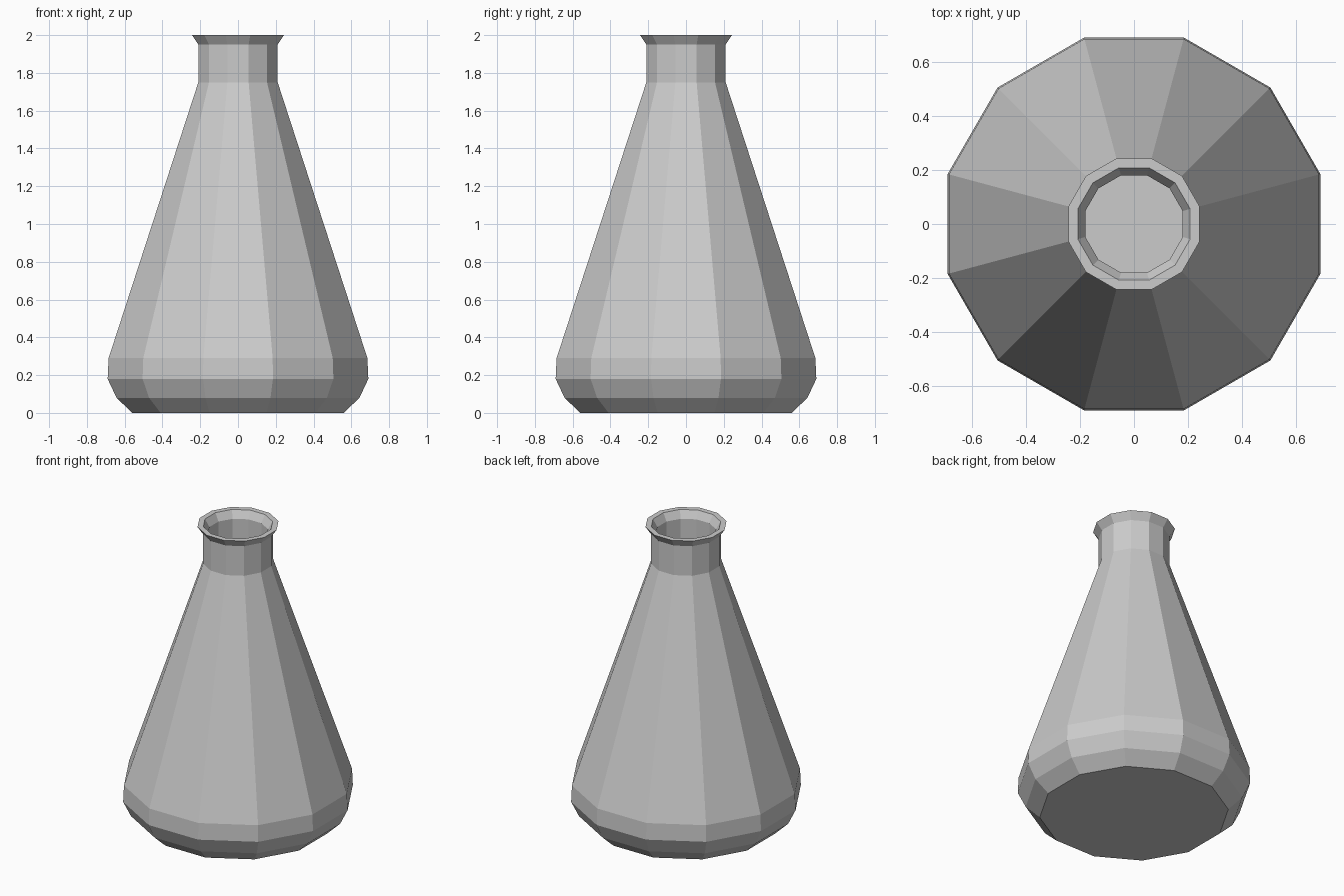
import bpy
import bmesh
from math import cos, sin, pi

SIDES = 12

cube = bpy.data.objects.get("Cube")
if cube:
    bpy.data.objects.remove(cube, do_unlink=True)

# Plain grey
grey = bpy.data.materials.new("grey")
grey.use_nodes = True
colour = (0.6, 0.6, 0.6, 1)
grey.diffuse_color = colour
grey.node_tree.nodes["Principled BSDF"].inputs["Base Color"].default_value = colour


def lathe(name, profile):
    """Spin (half width across flats, height) points and cap both ends."""
    bm = bmesh.new()
    rings = []
    for flat, z in profile:
        r = flat / cos(pi / SIDES)
        angles = [(2 * i + 1) * pi / SIDES for i in range(SIDES)]
        rings.append([bm.verts.new((r * cos(a), r * sin(a), z)) for a in angles])
    for low, high in zip(rings, rings[1:]):
        for i in range(SIDES):
            j = (i + 1) % SIDES
            bm.faces.new((low[i], low[j], high[j], high[i]))
    bm.faces.new(rings[0][::-1])
    bm.faces.new(rings[-1])
    bmesh.ops.recalc_face_normals(bm, faces=bm.faces)
    mesh = bpy.data.meshes.new(name)
    bm.to_mesh(mesh)
    bm.free()
    mesh.materials.append(grey)
    obj = bpy.data.objects.new(name, mesh)
    bpy.context.collection.objects.link(obj)
    return obj


# Outer wall from base to lip, then the inner wall back down to the floor
outer = [(0.56, 0), (0.643, 0.08), (0.69, 0.18), (0.685, 0.29),
         (0.21, 1.75), (0.21, 1.95), (0.243, 2)]
inner = [(0.208, 2), (0.18, 1.95), (0.18, 1.755), (0.655, 0.285),
         (0.66, 0.185), (0.617, 0.1), (0.545, 0.03)]
lathe("flask", outer + inner)
